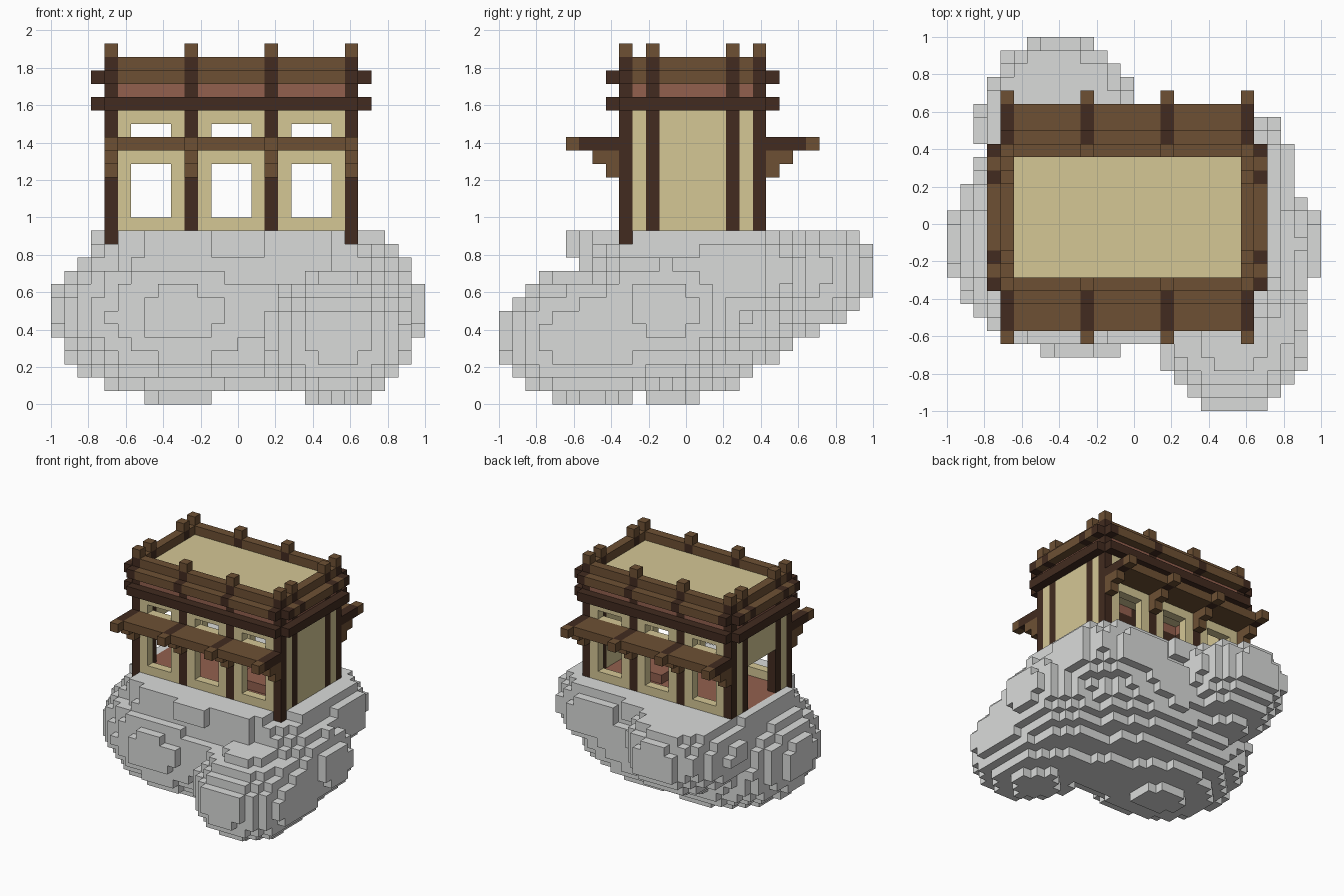
import bpy
import bmesh
from itertools import product

if "Cube" in bpy.data.objects:
    bpy.data.objects.remove(bpy.data.objects["Cube"], do_unlink=True)

N = 14  # blocks per unit
NEIGHBOURS = [(axis, sign) for axis in range(3) for sign in (1, -1)]


def material(name, rgb):
    mat = bpy.data.materials.new(name)
    mat.use_nodes = True
    mat.diffuse_color = (*rgb, 1)
    bsdf = next(n for n in mat.node_tree.nodes if n.type == "BSDF_PRINCIPLED")
    bsdf.inputs["Base Color"].default_value = (*rgb, 1)
    return mat


GREY = material("grey_stone", (0.70, 0.71, 0.70))
BEIGE = material("beige_plaster", (0.66, 0.57, 0.30))
BROWN = material("brown_wood", (0.155, 0.081, 0.034))
DARK = material("dark_wood", (0.054, 0.024, 0.014))
RED = material("red_clay", (0.29, 0.117, 0.076))


def box(xs, ys, zs):
    """Block cells between inclusive bounds; a single number is one layer."""
    spans = [(s, s) if isinstance(s, int) else s for s in (xs, ys, zs)]
    return set(product(*(range(a, b + 1) for a, b in spans)))


def mirror_y(cells):
    return cells | {(x, 28 - y, z) for x, y, z in cells}


def mirror_x(cells):
    return cells | {(26 - x, y, z) for x, y, z in cells}


def build(name, cells, mat):
    """Skin a set of block cells with only their outer faces."""
    bm = bmesh.new()
    verts = {}

    def vert(p):
        if p not in verts:
            verts[p] = bm.verts.new((p[0] / N - 1, p[1] / N - 1, p[2] / N))
        return verts[p]

    for cell in sorted(cells):
        for axis, sign in NEIGHBOURS:
            other = list(cell)
            other[axis] += sign
            if tuple(other) in cells:
                continue
            loop = []
            for u, v in ((0, 0), (1, 0), (1, 1), (0, 1)):
                p = list(cell)
                p[axis] += sign > 0
                p[(axis + 1) % 3] += u
                p[(axis + 2) % 3] += v
                loop.append(vert(tuple(p)))
            bm.faces.new(loop if sign > 0 else loop[::-1])
    mesh = bpy.data.meshes.new(name)
    bm.to_mesh(mesh)
    bm.free()
    mesh.materials.append(mat)
    obj = bpy.data.objects.new(name, mesh)
    bpy.context.collection.objects.link(obj)


# Rock: overlapping rounded lobes (centre, radii, roundness)
LOBES = [
    ((0.53, -0.50, 0.37), (0.42, 0.52, 0.36), 2),    # front right foot
    ((-0.30, -0.09, 0.48), (0.70, 0.62, 0.46), 2),   # left mass
    ((-0.40, 0.52, 0.70), (0.43, 0.50, 0.33), 2),    # back left overhang
    ((0.45, -0.13, 0.51), (0.55, 0.50, 0.41), 2),    # right mass
    ((0.42, 0.22, 0.71), (0.47, 0.45, 0.33), 2),     # back right shoulder
    ((0.10, -0.15, 0.50), (0.60, 0.50, 0.44), 2),    # front filling
    ((0.05, 0.10, 0.55), (0.75, 0.55, 0.42), 2),     # sloping underside
    ((0.0, 0.0, 0.85), (0.82, 0.61, 0.45), 2.6),     # flat top
]


def in_rock(cell):
    p = [(cell[0] + 0.5) / N - 1, (cell[1] + 0.5) / N - 1, (cell[2] + 0.5) / N]
    return any(sum(abs((a - c) / r) ** e for a, c, r in zip(p, centre, radii)) < 1
               for centre, radii, e in LOBES)


rock = {c for c in box((0, 27), (0, 27), (0, 12)) if in_rock(c)}
rock |= box((4, 22), (9, 19), (11, 12))
floor = box((5, 21), (10, 18), 12) | box(4, (12, 16), 12)
# Open notches that show the feet of the front corner posts
rock -= floor | box((0, 4), (0, 9), 12) | box((22, 27), (0, 9), 12)
build("rock", rock, GREY)
build("floor", floor, RED)
build("low_table", box((15, 18), (12, 16), 13), RED)

# Posts: four along front and back, two more on each side
FRONT_X = (4, 10, 16, 22)
SIDE_Y = (9, 11, 17, 19)
feet = [(x, y) for x in FRONT_X for y in (9, 19)]
feet += [(x, y) for x in (4, 22) for y in (11, 17)]
posts, caps = set(), set()
for x, y in feet:
    posts |= box(x, y, (12, 25))
    caps |= box(x, y, 26)
build("posts", posts, DARK)
build("post_caps", caps, BROWN)

# Walls: a ring with two rows of windows and a side doorway
ring = box((4, 22), (9, 19), 0) - box((5, 21), (10, 18), 0)


def ring_at(low, high):
    return {(x, y, z) for x, y, _ in ring for z in range(low, high + 1)} - posts


walls = ring_at(13, 21)
for x in FRONT_X[:3]:
    for y in (9, 19):
        walls -= box((x + 2, x + 4), y, (14, 17)) | box((x + 2, x + 4), y, 20)
walls -= box(4, (12, 16), (13, 17))
build("walls", walls, BEIGE)
build("roof", box((5, 21), (10, 18), 24), BEIGE)

# Stacked bands around the roof edge
build("lower_band", ring_at(22, 22), DARK)
build("clay_band", ring_at(23, 23), RED)
build("upper_band", ring_at(24, 25), BROWN)


# Rails outside the bands, with dark beam ends at every post
def rail_at(z):
    return mirror_y(box((4, 22), 8, z)) | mirror_x(box(3, (9, 19), z))


ends = set()
for x in FRONT_X:
    ends |= mirror_y(box(x, 8, 24))
for y in SIDE_Y:
    ends |= mirror_x(box(3, y, 24))
build("beam_ends", ends, DARK)
build("upper_rail", rail_at(24) - ends, BROWN)
build("lower_rail", rail_at(22), DARK)

# Awnings on front and back with rafters and stepped brackets
rafters, tips, brackets = set(), set(), set()
for x in FRONT_X:
    rafters |= mirror_y(box(x, (6, 8), 19))
    tips |= mirror_y(box(x, 5, 19))
    brackets |= mirror_y(box(x, (7, 8), 18) | box(x, 8, 17))
build("rafters", rafters, DARK)
build("rafter_tips", tips, BROWN)
build("brackets", brackets, BROWN)
build("awnings", mirror_y(box((4, 22), (6, 8), 19)) - rafters, BROWN)
